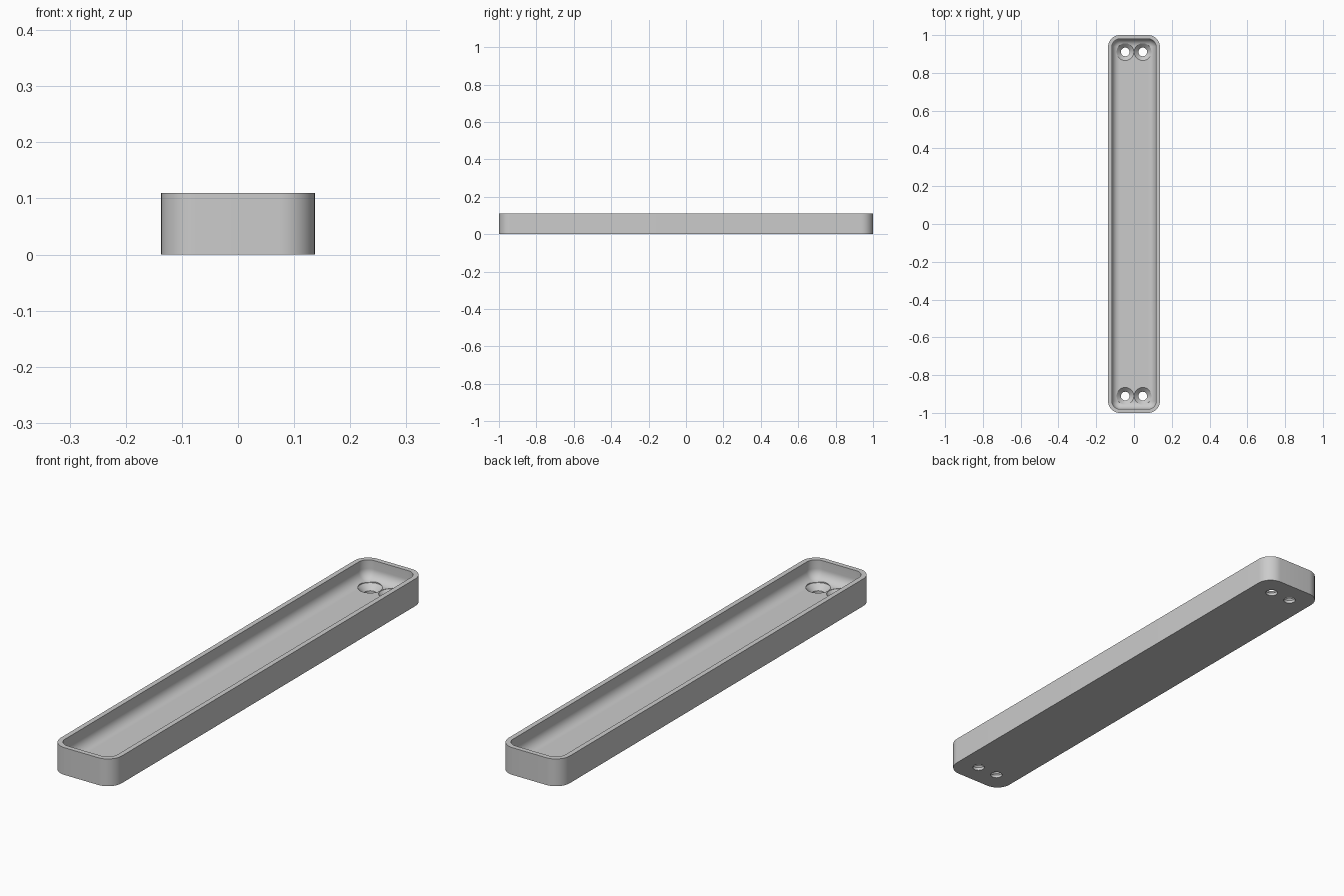
import bpy, bmesh, math

old = bpy.data.objects.get("Cube")
if old:
    bpy.data.objects.remove(old, do_unlink=True)

HALF_X, HALF_Y, HEIGHT = 0.137, 1.0, 0.11
CORNER, WALL, FLOOR, FILLET = 0.062, 0.02, 0.035, 0.04
HOLE_X, HOLE_Y = 0.0465, 0.911
STEPS = 12

grey = bpy.data.materials.new("neutral grey")
grey.use_nodes = True
grey.diffuse_color = (0.6, 0.6, 0.6, 1)
grey.node_tree.nodes["Principled BSDF"].inputs["Base Color"].default_value = (0.6, 0.6, 0.6, 1)


def add_object(name, bm):
    bmesh.ops.recalc_face_normals(bm, faces=bm.faces)
    mesh = bpy.data.meshes.new(name)
    bm.to_mesh(mesh)
    bm.free()
    mesh.materials.append(grey)
    obj = bpy.data.objects.new(name, mesh)
    bpy.context.collection.objects.link(obj)
    return obj


def loft(bm, rings):
    """Skin a stack of closed point rings and cap both ends."""
    loops = [[bm.verts.new(p) for p in ring] for ring in rings]
    for a, b in zip(loops, loops[1:]):
        for i in range(len(a)):
            j = (i + 1) % len(a)
            bm.faces.new((a[i], a[j], b[j], b[i]))
    bm.faces.new(loops[0][::-1])
    bm.faces.new(loops[-1])


def rounded_ring(inset, z):
    """Rounded rectangle, offset inwards from the outer outline."""
    r = CORNER - inset
    cx, cy = HALF_X - CORNER, HALF_Y - CORNER
    points = []
    for k, (sx, sy) in enumerate(((1, 1), (-1, 1), (-1, -1), (1, -1))):
        for i in range(STEPS + 1):
            t = (k + i / STEPS) * math.pi / 2
            points.append((sx * cx + r * math.cos(t), sy * cy + r * math.sin(t), z))
    return points


def circle(x, y, r, z, sides=48):
    return [(x + r * math.cos(math.tau * i / sides),
             y + r * math.sin(math.tau * i / sides), z) for i in range(sides)]


# Tray: outer wall, flat rim, inner wall, filleted floor
rings = [rounded_ring(0, 0), rounded_ring(0, HEIGHT), rounded_ring(WALL, HEIGHT)]
for i in range(STEPS + 1):
    t = i / STEPS * math.pi / 2
    rings.append(rounded_ring(WALL + FILLET * (1 - math.cos(t)),
                              FLOOR + FILLET * (1 - math.sin(t))))
bm = bmesh.new()
loft(bm, rings)
tray = add_object("tray", bm)

# Countersunk screw holes, a pair at each end
bm = bmesh.new()
for sx in (-1, 1):
    for sy in (-1, 1):
        profile = ((0.023, -0.02), (0.023, 0.012), (0.0455, FLOOR - 0.001), (0.0455, 0.15))
        loft(bm, [circle(sx * HOLE_X, sy * HOLE_Y, r, z) for r, z in profile])
cutter = add_object("screw_hole_cutter", bm)
cutter.hide_render = True

cut = tray.modifiers.new("screw holes", 'BOOLEAN')
cut.operation = 'DIFFERENCE'
cut.solver = 'EXACT'
cut.object = cutter

# Bake the cut and drop the cutter
bpy.context.view_layer.update()
depsgraph = bpy.context.evaluated_depsgraph_get()
baked = bpy.data.meshes.new_from_object(tray.evaluated_get(depsgraph))
tray.modifiers.clear()
tray.data = baked
bpy.data.objects.remove(cutter, do_unlink=True)

# Smooth the curves, keep the rims sharp
bpy.ops.object.select_all(action='DESELECT')
tray.select_set(True)
bpy.context.view_layer.objects.active = tray
bpy.ops.object.shade_smooth_by_angle(angle=math.radians(30))
